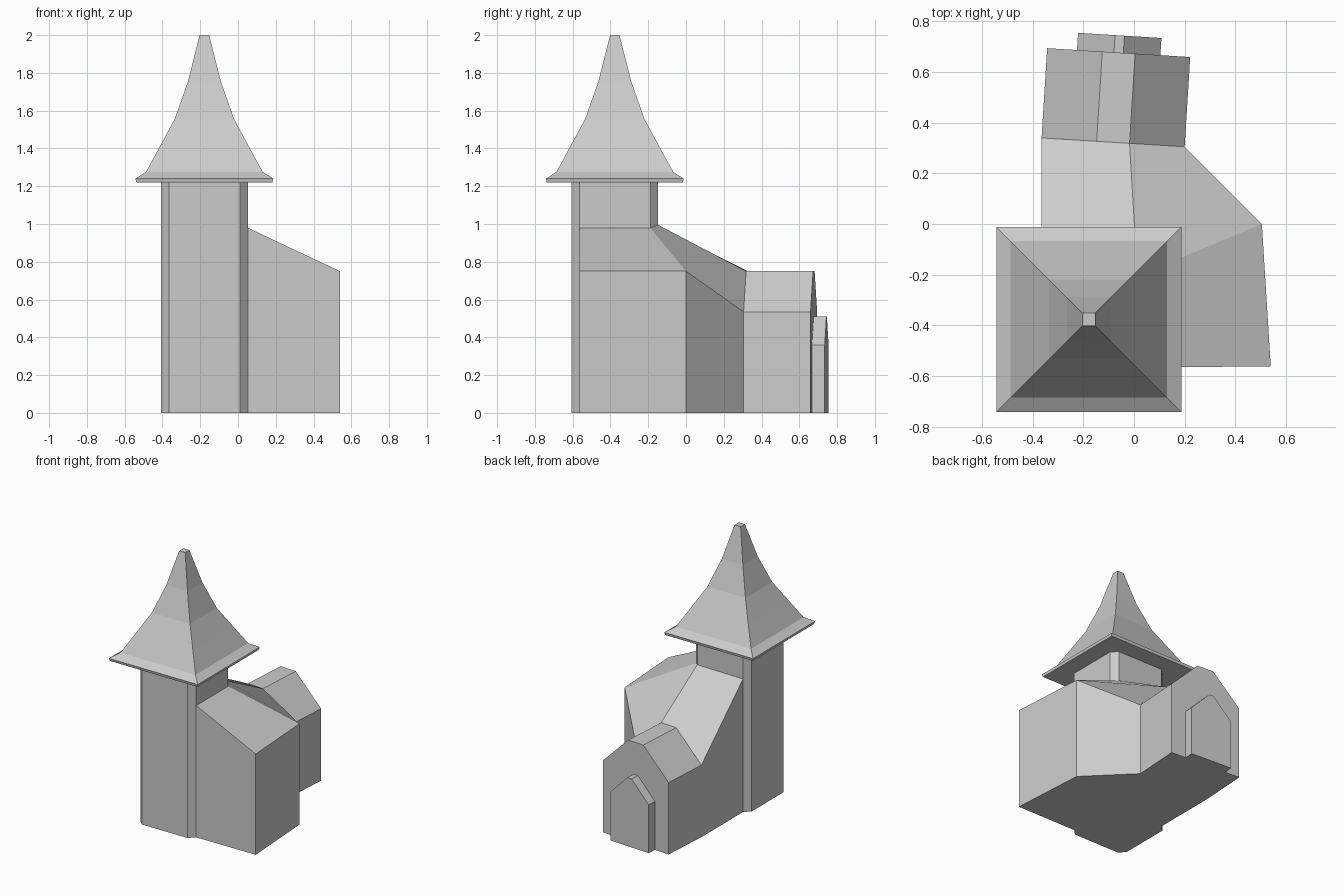
import bpy, bmesh, math
from mathutils import Matrix, Vector

if "Cube" in bpy.data.objects:
    bpy.data.objects.remove(bpy.data.objects["Cube"])

CX, CY = -0.178, -0.377   # tower centre


def add_object(name, bm, matrix=None, fix_normals=True):
    if fix_normals:
        bmesh.ops.recalc_face_normals(bm, faces=bm.faces)
    mesh = bpy.data.meshes.new(name)
    bm.to_mesh(mesh)
    bm.free()
    ob = bpy.data.objects.new(name, mesh)
    if matrix:
        ob.matrix_world = matrix
    bpy.context.collection.objects.link(ob)
    return ob


def loft(name, rings):
    """Closed solid through rings with equal point counts."""
    bm = bmesh.new()
    loops = [[bm.verts.new(p) for p in ring] for ring in rings]
    n = len(loops[0])
    for a, b in zip(loops, loops[1:]):
        for i in range(n):
            j = (i + 1) % n
            bm.faces.new((a[i], a[j], b[j], b[i]))
    bm.faces.new(loops[0][::-1])
    bm.faces.new(loops[-1])
    return add_object(name, bm)


def square(h, z):
    return [(CX + sx * h, CY + sy * h, z)
            for sx, sy in ((-1, -1), (1, -1), (1, 1), (-1, 1))]


def chamfered(h, c, z):
    i = h - c
    pts = ((-i, -h), (i, -h), (h, -i), (h, i), (i, h), (-i, h), (-h, i), (-h, -i))
    return [(CX + x, CY + y, z) for x, y in pts]


# Tower shaft with cut corners
loft("tower", [chamfered(0.23, 0.042, z) for z in (0, 1.225)])

# Flared spire with a thin eave
spire = [(0.36, 1.22), (0.365, 1.24), (0.309, 1.276), (0.236, 1.41),
         (0.157, 1.556), (0.087, 1.755), (0.025, 2.0)]
loft("spire_roof", [square(h, z) for h, z in spire])

# Rear hall and doorway: flat-topped gables, turned slightly
turn = Matrix.Rotation(math.radians(-3.55), 4, 'Z')
base = Matrix.Translation((-0.0825, 0.3225, 0)) @ turn


def gable(name, half, top, eave, ridge, y0, y1):
    prof = [(-half, 0), (half, 0), (half, eave), (top, ridge), (-top, ridge), (-half, eave)]
    ob = loft(name, [[(x, y, z) for x, z in prof] for y in (y0, y1)])
    ob.matrix_world = base


gable("rear_hall", 0.283, 0.065, 0.535, 0.75, 0.0, 0.355)
gable("doorway", 0.165, 0.0185, 0.36, 0.51, 0.34, 0.423)

# Side wing and sloping link between tower and rear hall
a, b = 0.23, 0.188
outline = [(CX + a, CY - b, 0.98), (0.54, -0.563, 0.75), (0.505, 0, 0.75),
           (0.20, 0.305, 0.535), (-0.365, 0.34, 0.535), (CX - b, CY + a, 0.99),
           (CX + b, CY + a, 0.995), (CX + a, CY + b, 0.98)]
bm = bmesh.new()
top = [bm.verts.new(p) for p in outline]
low = [bm.verts.new((x, y, 0)) for x, y, z in outline]
ridge = [bm.verts.new(base @ Vector((x, 0, 0.75))) for x in (0.065, -0.065)]
bm.faces.new(low[::-1])
for i in (0, 1, 2, 4):
    bm.faces.new((low[i], low[i + 1], top[i + 1], top[i]))
bm.faces.new((top[0], top[1], top[2], top[7]))
bm.faces.new((top[7], top[2], top[3], ridge[0], top[6]))
bm.faces.new((top[6], ridge[0], ridge[1], top[4], top[5]))
add_object("side_wing", bm, fix_normals=False)
